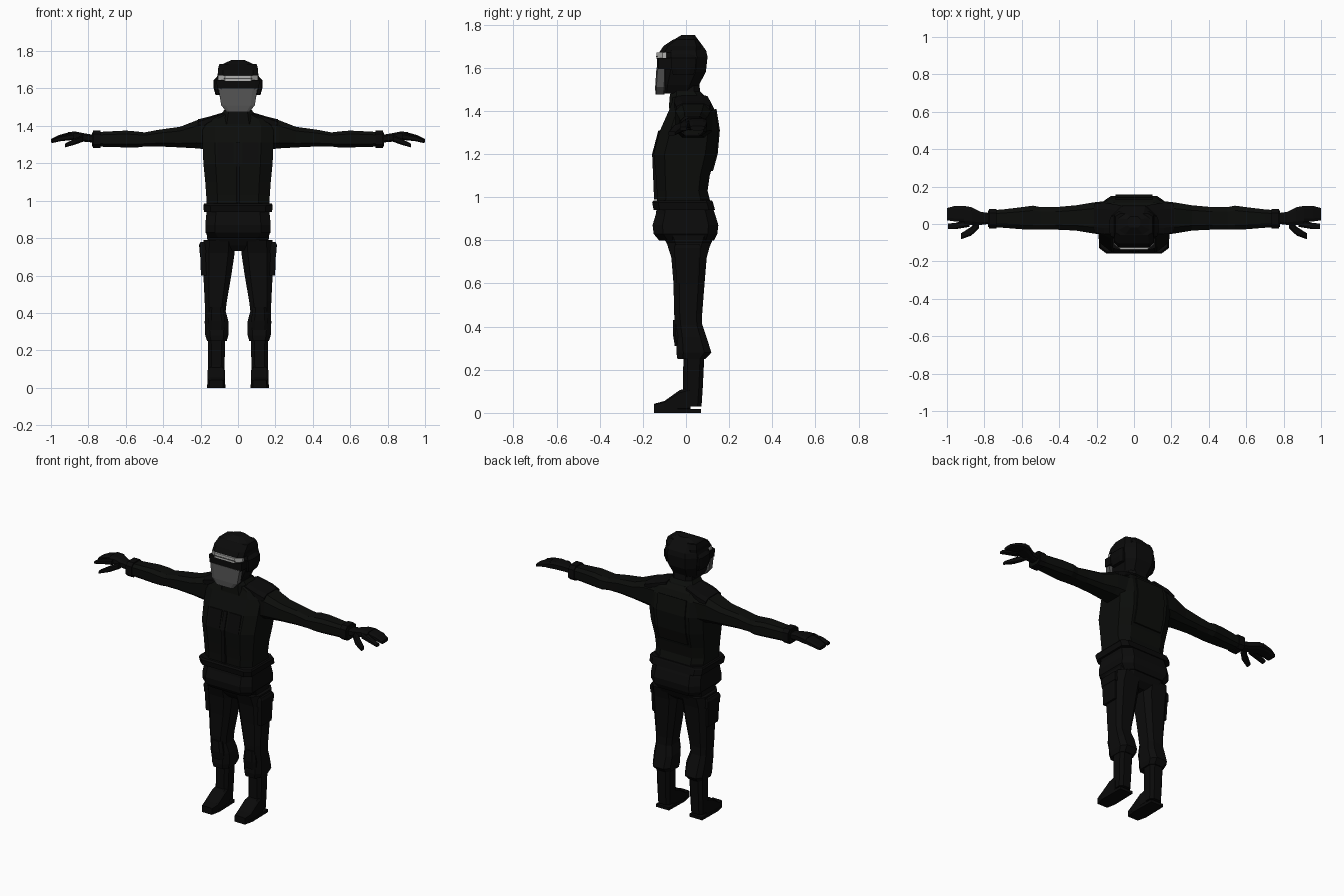
import bpy
import bmesh
from mathutils import Vector

default_cube = bpy.data.objects.get("Cube")
if default_cube:
    bpy.data.objects.remove(default_cube, do_unlink=True)


def make_material(name, red, green, blue):
    material = bpy.data.materials.new(name)
    material.use_nodes = True
    colour = (red, green, blue, 1)
    material.diffuse_color = colour
    material.node_tree.nodes["Principled BSDF"].inputs["Base Color"].default_value = colour
    return material


black_cloth = make_material("black cloth", .0035, .0035, .0035)
black_gear = make_material("black gear", .003, .003, .003)
black_jacket = make_material("black jacket", .0035, .004, .0033)
mask_grey = make_material("mask grey", .085, .085, .085)
goggle_silver = make_material("goggle silver", .45, .45, .44)


def finish(name, mesh_data, material, mirrored):
    """Turn a bmesh into a flat shaded object, optionally mirrored across x."""
    bmesh.ops.recalc_face_normals(mesh_data, faces=mesh_data.faces[:])
    mesh = bpy.data.meshes.new(name)
    mesh_data.to_mesh(mesh)
    mesh_data.free()
    mesh.materials.append(material)
    part = bpy.data.objects.new(name, mesh)
    bpy.context.collection.objects.link(part)
    if mirrored:
        part.modifiers.new("Mirror", "MIRROR").use_mirror_merge = False
    return part


def place(axis, along, first, second):
    if axis == "x":
        return Vector((along, first, second))
    if axis == "y":
        return Vector((first, along, second))
    return Vector((first, second, along))


def loft(name, rows, material, axis="z", mirrored=False, chamfer=.4):
    """Skin chamfered box rings; row = position, first low/high, second low/high."""
    mesh_data = bmesh.new()
    rings = []
    for along, low_a, high_a, low_b, high_b in rows:
        mid_a, mid_b = (low_a + high_a) / 2, (low_b + high_b) / 2
        half_a, half_b = (high_a - low_a) / 2, (high_b - low_b) / 2
        k = 1 - chamfer
        outline = [(1, -k), (1, k), (k, 1), (-k, 1), (-1, k), (-1, -k), (-k, -1), (k, -1)]
        rings.append([mesh_data.verts.new(place(axis, along, mid_a + half_a * u, mid_b + half_b * v))
                      for u, v in outline])
    for lower, upper in zip(rings, rings[1:]):
        for i in range(len(lower)):
            j = (i + 1) % len(lower)
            mesh_data.faces.new((lower[i], lower[j], upper[j], upper[i]))
    mesh_data.faces.new(rings[0][::-1])
    mesh_data.faces.new(rings[-1])
    return finish(name, mesh_data, material, mirrored)


def body_loft(name, rows, material, chamfer=.4):
    """Centred loft; row = height, half width, front, back."""
    return loft(name, [(z, -w, w, front, back) for z, w, front, back in rows],
                material, chamfer=chamfer)


def prism(name, outline, axis, start, end, material, mirrored=False):
    """Extrude a flat outline along an axis."""
    mesh_data = bmesh.new()
    near = [mesh_data.verts.new(place(axis, start, a, b)) for a, b in outline]
    far = [mesh_data.verts.new(place(axis, end, a, b)) for a, b in outline]
    mesh_data.faces.new(near)
    mesh_data.faces.new(far[::-1])
    for i in range(len(near)):
        j = (i + 1) % len(near)
        mesh_data.faces.new((near[i], near[j], far[j], far[i]))
    return finish(name, mesh_data, material, mirrored)


# Torso, waist and neck
body_loft("jacket_torso", [
    (.95, .165, -.135, .12), (1.03, .17, -.135, .1), (1.1, .175, -.14, .11),
    (1.2, .185, -.15, .14), (1.31, .19, -.12, .15), (1.4, .19, -.08, .135),
    (1.44, .165, -.065, .115), (1.47, .08, -.06, .08)], black_jacket, .35)
body_loft("jacket_skirt", [
    (.8, .15, -.125, .13), (.83, .175, -.15, .145), (.87, .175, -.155, .15),
    (.92, .17, -.14, .135), (.99, .165, -.13, .11)], black_cloth, .3)
body_loft("belt", [(.94, .182, -.15, .135), (.975, .186, -.157, .125),
                   (.985, .18, -.15, .12)], black_gear, .2)
body_loft("hips", [(.73, .06, -.05, .07), (.76, .16, -.075, .105),
                   (.84, .17, -.12, .14)], black_cloth)
body_loft("collar", [(1.41, .1, -.08, .11), (1.47, .085, -.075, .085),
                     (1.49, .07, -.07, .065)], black_jacket)
body_loft("neck", [(1.43, .07, -.075, .07), (1.55, .065, -.07, .06)], black_cloth)

# Jacket details
loft("shoulder_pad", [(.07, -.05, .1, 1.44, 1.475), (.16, -.055, .115, 1.41, 1.448),
                      (.215, -.045, .11, 1.36, 1.435)], black_gear, "x", True)
prism("zip_strip", [(-.148, .99), (-.157, 1.2), (-.128, 1.31), (-.12, 1.31), (-.13, .99)],
      "x", -.012, .012, black_gear)
prism("chest_flap", [(-.153, 1.2), (-.126, 1.31), (-.118, 1.31), (-.14, 1.2)],
      "x", .025, .11, black_gear, True)
prism("back_panel", [(.125, 1.12), (.147, 1.2), (.157, 1.31), (.141, 1.41), (.12, 1.4), (.1, 1.12)],
      "x", -.1, .1, black_jacket)

# Arms and cuffs
loft("sleeve", [
    (.13, -.05, .125, 1.27, 1.44), (.22, -.05, .115, 1.28, 1.43), (.31, -.035, .1, 1.285, 1.395),
    (.42, -.03, .09, 1.29, 1.38), (.5, -.03, .09, 1.29, 1.365), (.54, -.03, .098, 1.285, 1.37),
    (.6, -.028, .09, 1.285, 1.375), (.7, -.02, .078, 1.288, 1.37), (.78, -.015, .072, 1.29, 1.365)],
     black_jacket, "x", True)
loft("cuff", [(.735, -.024, .08, 1.283, 1.376), (.775, -.024, .08, 1.283, 1.376)],
     black_gear, "x", True)

# Gloves: palm, fingers, forefinger and thumb
loft("glove", [
    (.76, .003, .057, 1.31, 1.35), (.82, -.005, .065, 1.315, 1.36), (.87, -.005, .09, 1.325, 1.37),
    (.91, -.003, .097, 1.325, 1.367)], black_gear, "x", True)
loft("fingers", [(.9, .012, .097, 1.33, 1.367), (.96, .014, .096, 1.322, 1.35),
                 (1, .02, .085, 1.31, 1.33)], black_gear, "x", True)
loft("forefinger", [(.88, -.015, .03, 1.325, 1.36), (.95, -.027, .007, 1.318, 1.345),
                    (.995, -.028, .002, 1.308, 1.326)], black_gear, "x", True)
loft("thumb", [(.83, -.025, .035, 1.315, 1.35), (.87, -.062, -.015, 1.3, 1.335),
               (.925, -.082, -.05, 1.285, 1.305)], black_gear, "x", True)

# Legs: trousers bloused over tall boots
loft("trouser_leg", [
    (.25, .06, .165, -.04, .09), (.28, .052, .175, -.045, .118), (.35, .05, .178, -.045, .095),
    (.41, .066, .176, -.05, .075), (.46, .06, .178, -.055, .075), (.6, .036, .185, -.058, .086),
    (.72, .018, .19, -.068, .096), (.79, .015, .185, -.09, .115)], black_cloth, mirrored=True)
loft("boot_shaft", [(.03, .074, .158, -.02, .072), (.12, .072, .16, -.014, .078),
                    (.27, .068, .162, -.012, .085)], black_gear, mirrored=True)
loft("boot_foot", [(-.148, .08, .152, .008, .042), (-.1, .07, .162, .008, .055),
                   (-.03, .07, .162, .008, .105), (.02, .074, .16, .008, .12)],
     black_gear, "y", True, .25)
prism("boot_sole", [(.08, -.148), (.152, -.148), (.166, -.09), (.163, .07), (.072, .07), (.068, -.09)],
      "z", 0, .018, black_gear, True)
loft("knee_pad", [(.31, .075, .155, -.052, 0), (.36, .07, .16, -.06, 0),
                  (.43, .08, .155, -.06, 0)], black_gear, mirrored=True)
loft("thigh_pouch", [(.6, .165, .198, -.045, .06), (.73, .17, .203, -.05, .065)],
     black_gear, mirrored=True, chamfer=.15)
loft("pouch_flap", [(.72, .165, .205, -.054, .07), (.765, .165, .208, -.054, .07),
                    (.78, .165, .2, -.05, .065)], black_gear, mirrored=True, chamfer=.15)

# Helmet with ear guards
body_loft("head", [
    (1.48, .06, -.125, .03), (1.52, .085, -.128, .06), (1.58, .105, -.12, .092),
    (1.65, .115, -.12, .1), (1.68, .108, -.115, .093), (1.725, .095, -.065, .06),
    (1.752, .035, -.02, .04)], black_cloth, .45)
body_loft("helmet_brow", [(1.67, .108, -.125, .07), (1.7, .108, -.105, .07),
                          (1.73, .1, -.06, .055)], black_gear, .25)
loft("ear_guard", [(1.565, .09, .12, -.06, .035), (1.6, .09, .13, -.07, .045),
                   (1.645, .09, .13, -.07, .045), (1.665, .09, .11, -.06, .035)],
     black_gear, mirrored=True)

# Face: grey mask, dark visor and silver goggle band
body_loft("face_mask", [(1.475, .06, -.142, -.1), (1.51, .09, -.143, -.095),
                        (1.6, .104, -.137, -.095)], mask_grey, .25)
body_loft("visor", [(1.595, .112, -.135, -.06), (1.645, .115, -.135, -.06)], black_gear, .2)
band = [(-.106, -.108), (-.07, -.137), (.07, -.137), (.106, -.108), (.106, -.09), (-.106, -.09)]
prism("goggle_band", band, "z", 1.64, 1.67, goggle_silver)
prism("goggle_shadow_line", [(-.075, -.14), (.075, -.14), (.075, -.13), (-.075, -.13)],
      "z", 1.65, 1.655, mask_grey)
